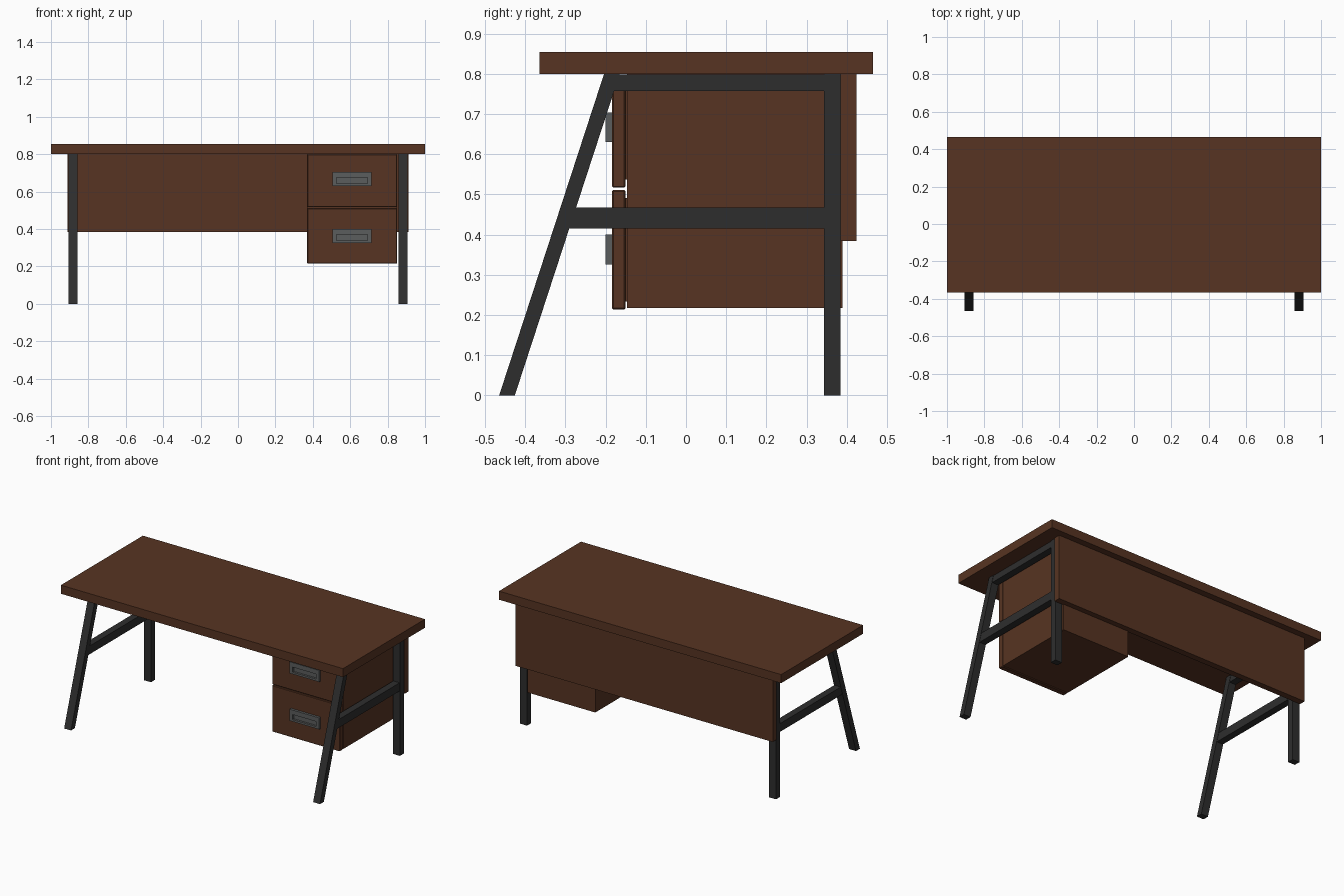
import bpy, bmesh

if "Cube" in bpy.data.objects:
    bpy.data.objects.remove(bpy.data.objects["Cube"])


def material(name, rgb):
    m = bpy.data.materials.new(name)
    m.diffuse_color = (*rgb, 1)
    m.use_nodes = True
    m.node_tree.nodes["Principled BSDF"].inputs["Base Color"].default_value = m.diffuse_color
    return m


WOOD = material("brown wood", (0.095, 0.034, 0.016))
METAL = material("black metal", (0.027, 0.027, 0.027))
STEEL = material("grey steel", (0.105, 0.11, 0.11))


def finish(name, bm, mat):
    bmesh.ops.recalc_face_normals(bm, faces=bm.faces)
    mesh = bpy.data.meshes.new(name)
    bm.to_mesh(mesh)
    bm.free()
    mesh.materials.append(mat)
    ob = bpy.data.objects.new(name, mesh)
    bpy.context.collection.objects.link(ob)
    return ob


def prism(name, profile, x0, x1, mat):
    """Extrude a (y, z) profile from x0 to x1."""
    bm = bmesh.new()
    face = bm.faces.new([bm.verts.new((x0, y, z)) for y, z in profile])
    ext = bmesh.ops.extrude_face_region(bm, geom=[face])
    verts = [v for v in ext["geom"] if isinstance(v, bmesh.types.BMVert)]
    bmesh.ops.translate(bm, verts=verts, vec=(x1 - x0, 0, 0))
    return finish(name, bm, mat)


def box(name, x0, x1, y0, y1, z0, z1, mat, bevel=0):
    ob = prism(name, [(y0, z0), (y1, z0), (y1, z1), (y0, z1)], x0, x1, mat)
    if bevel:
        b = ob.modifiers.new("soft edge", "BEVEL")
        b.width = bevel
        b.segments = 1
    return ob


def handle(name, xc, zc):
    """Steel pull plate with a recessed finger slot and a raised lip."""
    y0, y1 = -0.2, -0.184
    outer = [(xc - 0.105, zc - 0.037), (xc + 0.105, zc - 0.037),
             (xc + 0.105, zc + 0.037), (xc - 0.105, zc + 0.037)]
    inner = [(xc - 0.083, zc - 0.024), (xc + 0.083, zc - 0.024),
             (xc + 0.083, zc + 0.008), (xc - 0.083, zc + 0.008)]
    bm = bmesh.new()
    rings = [[bm.verts.new((x, y, z)) for x, z in pts]
             for pts, y in ((outer, y1), (outer, y0), (inner, y0), (inner, y1 - 0.003))]
    for a, b in zip(rings, rings[1:]):
        for i in range(4):
            j = (i + 1) % 4
            bm.faces.new((a[i], a[j], b[j], b[i]))
    bm.faces.new(rings[0])
    bm.faces.new(rings[-1])
    return finish(name, bm, STEEL)


# Desktop and modesty panel
box("desktop", -1, 1, -0.365, 0.465, 0.8, 0.855, WOOD)
box("back_panel", -0.912, 0.912, 0.384, 0.424, 0.384, 0.8, WOOD)

# Side frames: slanted front leg, upright rear leg, two rails
for side, s in (("left", -1), ("right", 1)):
    xa, xb = sorted((s * 0.858, s * 0.907))
    prism(f"front_leg_{side}",
          [(-0.465, 0), (-0.426, 0), (-0.165, 0.8), (-0.204, 0.8)], xa, xb, METAL)
    box(f"rear_leg_{side}", xa, xb, 0.344, 0.384, 0, 0.8, METAL)
    ra, rb = sorted((s * 0.86, s * 0.905))
    prism(f"top_rail_{side}",
          [(-0.185, 0.758), (0.35, 0.758), (0.35, 0.798), (-0.175, 0.798)], ra, rb, METAL)
    prism(f"middle_rail_{side}",
          [(-0.3, 0.415), (0.35, 0.415), (0.35, 0.468), (-0.28, 0.468)], ra, rb, METAL)

# Drawer cabinet, drawer fronts and pulls
box("drawer_cabinet", 0.37, 0.85, -0.147, 0.39, 0.217, 0.8, WOOD)
for level, z0, z1, zh in (("lower", 0.214, 0.511, 0.363), ("upper", 0.517, 0.799, 0.667)):
    box(f"drawer_front_{level}", 0.37, 0.85, -0.184, -0.151, z0, z1, WOOD, 0.003)
    box(f"drawer_body_{level}", 0.385, 0.835, -0.155, -0.14, z0 + 0.02, z1 - 0.02, WOOD)
    handle(f"drawer_handle_{level}", 0.61, zh)
